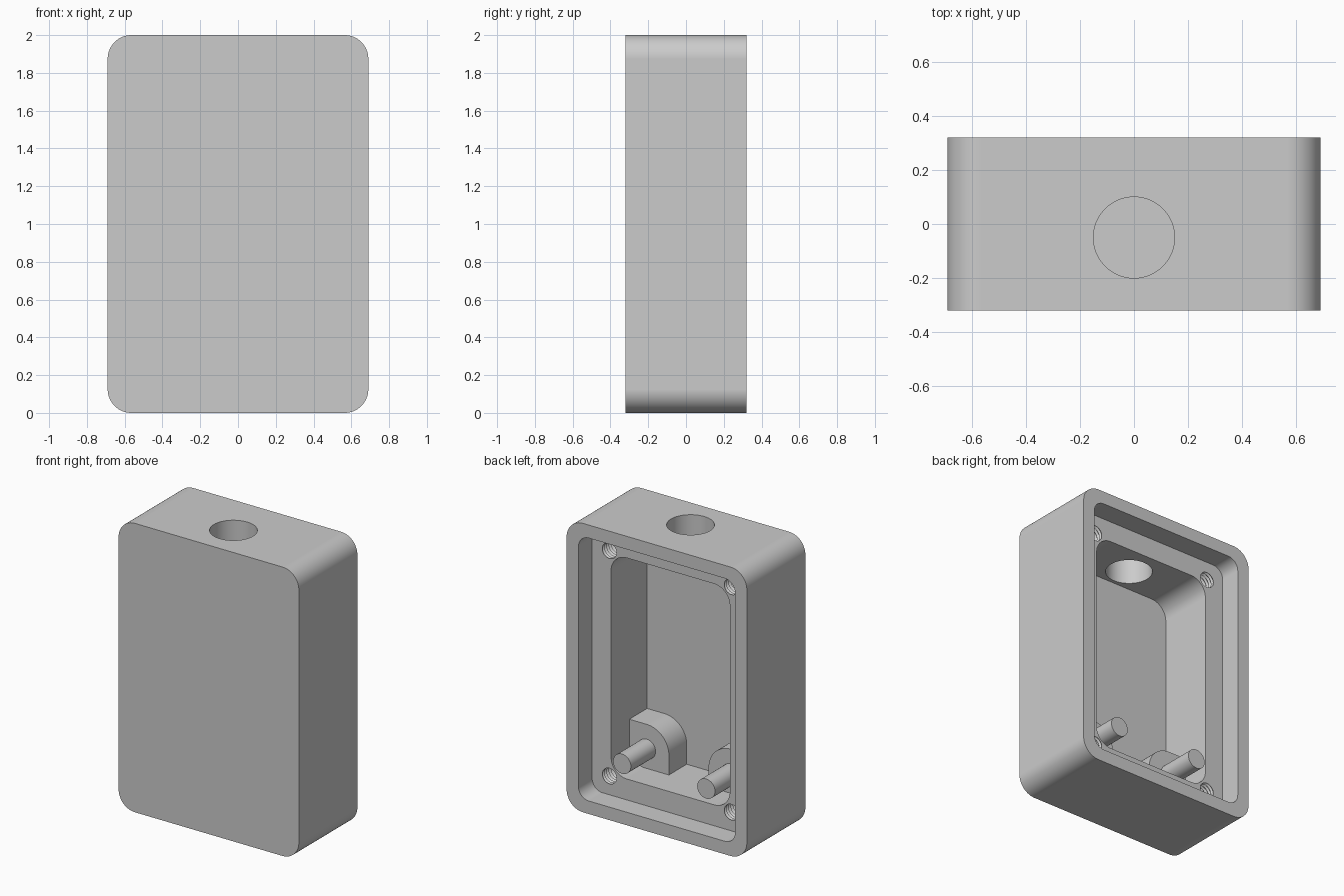
import bpy
import bmesh
from math import cos, sin, pi, radians

if "Cube" in bpy.data.objects:
    bpy.data.objects.remove(bpy.data.objects["Cube"], do_unlink=True)

grey = bpy.data.materials.new("light grey")
grey.use_nodes = True
grey.diffuse_color = (0.6, 0.6, 0.6, 1)
grey.node_tree.nodes["Principled BSDF"].inputs["Base Color"].default_value = (0.6, 0.6, 0.6, 1)

MID_Z = 1.0      # middle of the case
LEDGE_Y = 0.17   # lid ledge
FLOOR_Y = -0.225 # inside of the front wall


def arc(cx, cz, r, start, end, steps=16):
    return [(cx + r * cos(start + (end - start) * i / steps),
             cz + r * sin(start + (end - start) * i / steps)) for i in range(steps + 1)]


def rounded_rect(hw, hh, r):
    pts = []
    for i, (sx, sz) in enumerate([(1, 1), (-1, 1), (-1, -1), (1, -1)]):
        pts += arc(sx * (hw - r), MID_Z + sz * (hh - r), r, i * pi / 2, (i + 1) * pi / 2)
    return pts


def loft(name, rings):
    """Solid through equal-sized rings of 3D points, capped at both ends."""
    bm = bmesh.new()
    loops = [[bm.verts.new(p) for p in ring] for ring in rings]
    for a, b in zip(loops, loops[1:]):
        for i in range(len(a)):
            j = (i + 1) % len(a)
            bm.faces.new((a[i], a[j], b[j], b[i]))
    bm.faces.new(loops[0])
    bm.faces.new(loops[-1])
    bmesh.ops.recalc_face_normals(bm, faces=bm.faces)
    mesh = bpy.data.meshes.new(name)
    bm.to_mesh(mesh)
    bm.free()
    mesh.materials.append(grey)
    obj = bpy.data.objects.new(name, mesh)
    bpy.context.collection.objects.link(obj)
    return obj


def prism(name, outline, y0, y1):
    return loft(name, [[(x, y, z) for x, z in outline] for y in (y0, y1)])


def circle(cx, cz, r, steps):
    return arc(cx, cz, r, 0, 2 * pi, steps)[:-1]


def select_only(obj):
    bpy.ops.object.select_all(action='DESELECT')
    obj.select_set(True)
    bpy.context.view_layer.objects.active = obj


def cut(obj, cutter):
    mod = obj.modifiers.new("cut", 'BOOLEAN')
    mod.operation = 'DIFFERENCE'
    mod.solver = 'EXACT'
    mod.object = cutter
    select_only(obj)
    bpy.ops.object.modifier_apply(modifier=mod.name)
    bpy.data.objects.remove(cutter, do_unlink=True)


def smooth(obj):
    select_only(obj)
    bpy.ops.object.shade_smooth_by_angle(angle=radians(25))
    obj.modifiers.new("even shading", 'WEIGHTED_NORMAL').keep_sharp = True


# Case: rounded box with lid recess and deep cavity, open at the back
case = prism("case", rounded_rect(0.69, 1.0, 0.125), -0.32, 0.32)
cut(case, prism("recess_cutter", rounded_rect(0.60, 0.91, 0.08), LEDGE_Y, 0.5))
cut(case, prism("cavity_cutter", rounded_rect(0.455, 0.765, 0.12), FLOOR_Y, 0.4))

# Cable hole through the top wall
cut(case, loft("cable_cutter", [[(x, y, z) for x, y in circle(0, -0.05, 0.15, 64)]
                                for z in (1.6, 2.2)]))

# Ridged screw holes in the ledge corners
for sx in (-1, 1):
    for sz in (-1, 1):
        rings = []
        for k in range(26):
            r = 0.065 if k % 2 == 0 else 0.054
            rings.append([(x, LEDGE_Y + 0.012 - 0.012 * k, z)
                          for x, z in circle(sx * 0.467, MID_Z + sz * 0.78, r, 32)])
        cut(case, loft("screw_cutter", rings))
smooth(case)

# Brackets in the lower corners, each with a peg on the rounded centre
for side, s in (("left", 1), ("right", -1)):
    px, pz, r = 0.322, 0.37, 0.17
    outline = [(0.46, 0.23), (0.46, pz + r)] + arc(px, pz, r, pi / 2, pi) + [(px - r, 0.23)]
    bracket = prism(side + "_bracket", [(s * x, z) for x, z in outline], FLOOR_Y - 0.01, -0.03)
    smooth(bracket)
    smooth(prism(side + "_peg", circle(s * px, pz, 0.068, 48), -0.05, 0.24))
